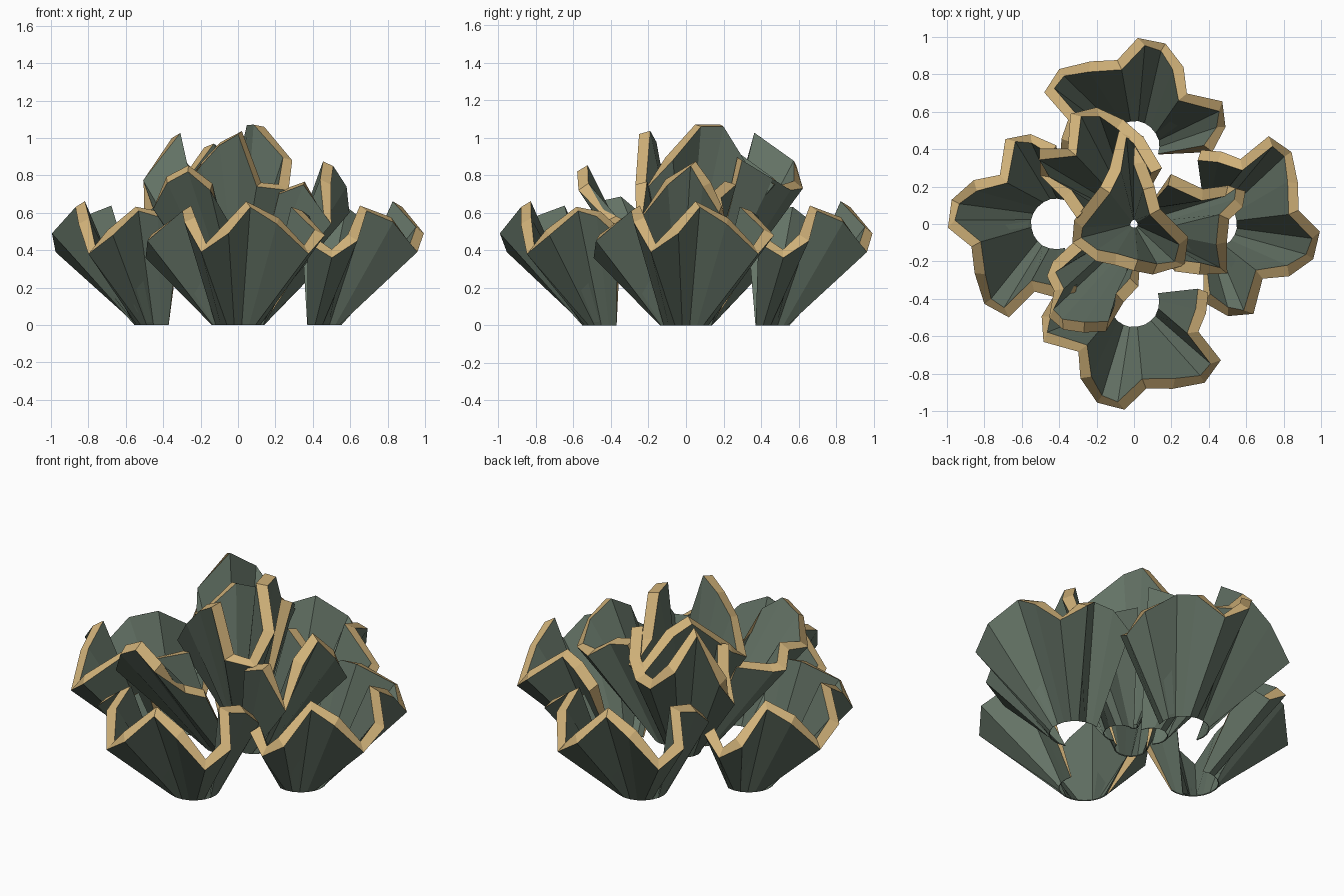
import bpy
import bmesh
from math import cos, sin, radians
from mathutils import Vector

cube = bpy.data.objects.get("Cube")
if cube:
    bpy.data.objects.remove(cube, do_unlink=True)


def make_material(name, rgb):
    mat = bpy.data.materials.new(name)
    mat.use_nodes = True
    colour = (*rgb, 1.0)
    mat.diffuse_color = colour
    mat.node_tree.nodes["Principled BSDF"].inputs["Base Color"].default_value = colour
    return mat


GREEN = make_material("grey_green", (0.13, 0.175, 0.135))
TAN = make_material("tan_edge", (0.63, 0.44, 0.19))

THICKNESS = 0.065


def thick_wall(name, base_points, rim_points, closed=False):
    """A folded wall from base to rim, thin below and with a thick tan edge above."""
    bm = bmesh.new()
    base = [bm.verts.new(p) for p in base_points]
    rim = [bm.verts.new(p) for p in rim_points]
    count = len(base)
    pairs = [(i, (i + 1) % count) for i in range(count if closed else count - 1)]

    # Outer wall
    for i, j in pairs:
        bm.faces.new((base[i], base[j], rim[j], rim[i]))
    bm.normal_update()

    # Inner wall, bottom strip and tan rim
    in_base = [bm.verts.new(v.co - v.normal * 0.006) for v in base]
    in_rim = [bm.verts.new(v.co - v.normal * THICKNESS) for v in rim]
    for i, j in pairs:
        bm.faces.new((in_base[j], in_base[i], in_rim[i], in_rim[j]))
        bm.faces.new((base[j], base[i], in_base[i], in_base[j]))
        bm.faces.new((rim[i], rim[j], in_rim[j], in_rim[i])).material_index = 1

    # Side edges
    if not closed:
        for i in (0, count - 1):
            bm.faces.new((base[i], rim[i], in_rim[i], in_base[i])).material_index = 1
    bmesh.ops.recalc_face_normals(bm, faces=bm.faces)

    mesh = bpy.data.meshes.new(name)
    bm.to_mesh(mesh)
    bm.free()
    mesh.materials.append(GREEN)
    mesh.materials.append(TAN)
    bpy.context.collection.objects.link(bpy.data.objects.new(name, mesh))


def ring_point(facing, offset, angle, radius, z):
    """A point on a ring whose centre lies out from the axis in the facing direction."""
    f, a = radians(facing), radians(facing + angle)
    return Vector((cos(f) * offset + cos(a) * radius,
                   sin(f) * offset + sin(a) * radius, z))


def ruffled_leaf(name, facing, turn, profile, offset, base_offset, base_radius, base_z):
    """A half-open fluted cone; the profile lists rim angle, radius and height."""
    last = len(profile) - 1
    base = [ring_point(facing, base_offset, 216 * i / last - 108, base_radius, base_z)
            for i in range(last + 1)]
    rim = [ring_point(facing, offset, angle + turn, radius, z)
           for angle, radius, z in profile]
    thick_wall(name, base, rim)


# Four wide leaves around the foot share one rim profile
lower_profile = (
    (-96, .42, .44), (-80, .5, .36), (-65, .53, .45), (-47, .4, .61), (-34, .5, .55),
    (-19, .575, .39), (-4, .58, .49), (9, .47, .63), (25, .51, .54), (42, .575, .38),
    (57, .56, .48), (66, .38, .61), (82, .39, .58), (98, .4, .48))
for side, facing, turn in (("left", 0, 0), ("back", 90, 2),
                           ("right", 180, 6), ("front", 270, -1)):
    ruffled_leaf("lower_leaf_" + side, facing, turn, lower_profile, .415, .415, .14, 0)

# Three steeper leaves above them, each with its own ruffle
left_profile = (
    (-77, .26, .7), (-55, .33, .75), (-38, .43, .54), (-16, .35, .75), (4, .35, .85),
    (12, .43, .74), (22, .47, .6), (31, .4, .58), (42, .28, .68), (82, .27, .75))
back_profile = (
    (-85, .28, .88), (-52, .35, .78), (-33, .42, .72), (-16, .5, .73), (0, .52, .85),
    (16, .38, 1), (28, .5, .75), (44, .44, .58), (60, .3, .7), (85, .25, .8))
front_profile = (
    (-80, .22, .62), (-50, .36, .58), (-40, .41, .57), (-28, .41, .65), (-16, .52, .62),
    (-5, .52, .76), (7, .48, .82), (21, .44, .72), (35, .28, .56), (58, .22, .52))
for side, facing, profile in (("left", 0, left_profile), ("back", 120, back_profile),
                              ("front", 240, front_profile)):
    ruffled_leaf("middle_leaf_" + side, facing, 0, profile, .16, .1, .09, .12)

# Closed, uneven crown in the centre
crown_rim = [Vector(p) for p in (
    (0, -.25, 1.02), (.1, -.27, .74), (.27, -.22, .72), (.29, -.07, .88),
    (.14, .08, 1.06), (.11, .2, 1.06), (.06, .33, .85), (.05, .47, .75),
    (-.08, .5, .75), (-.13, .3, .9), (-.18, .2, .95), (-.32, .02, .75),
    (-.33, -.1, .68), (-.2, -.2, .85), (-.1, -.22, .96))]
crown_base = [Vector((p.x, p.y, 0)).normalized() * 0.025 + Vector((0, 0, 0.2))
              for p in crown_rim]
thick_wall("crown", crown_base, crown_rim, closed=True)
